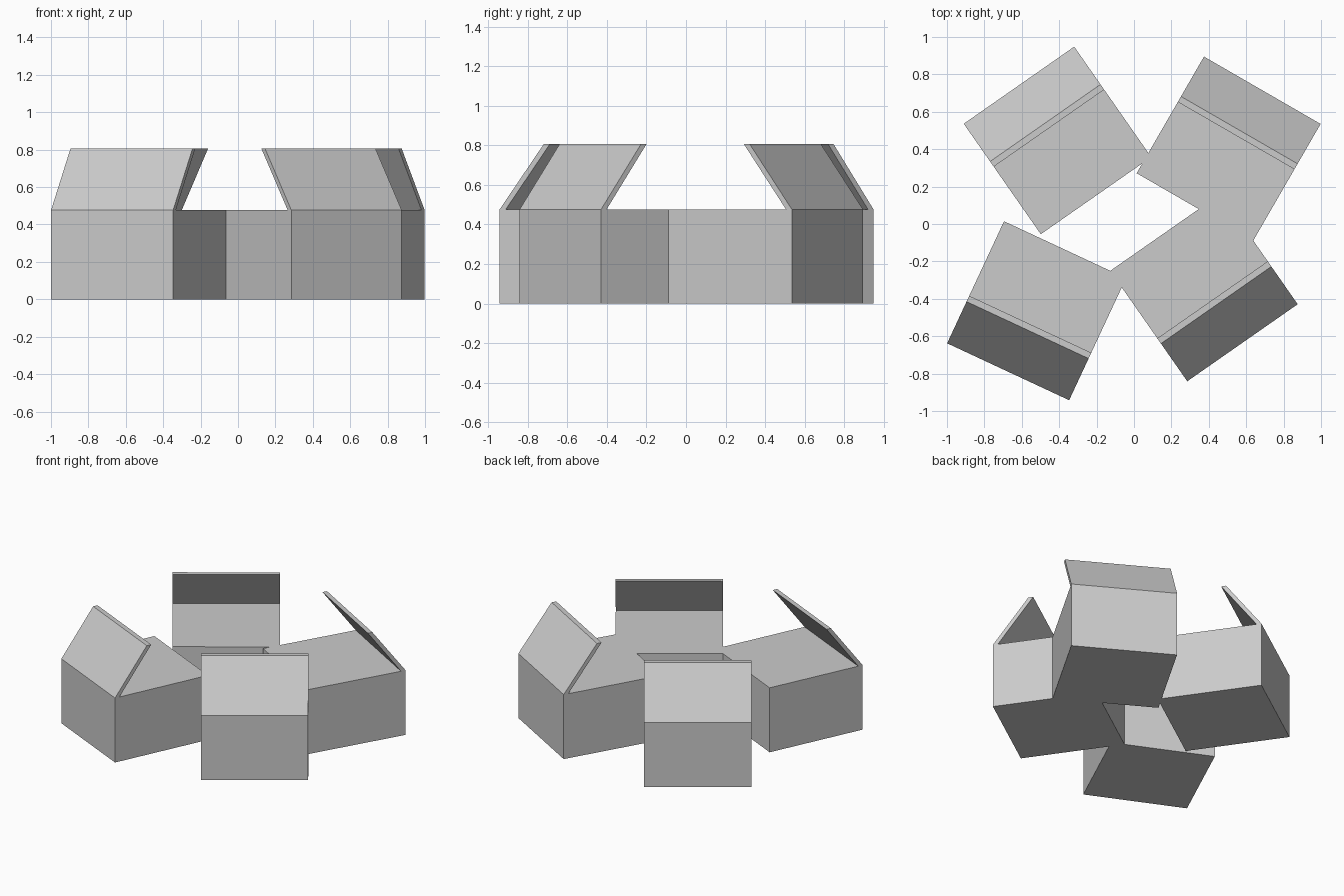
import bpy, bmesh
from math import radians
from mathutils import Matrix

if "Cube" in bpy.data.objects:
    bpy.data.objects.remove(bpy.data.objects["Cube"])

SIZE, SEAT_H, TOP_H = 0.72, 0.477, 0.807   # square seat, seat height, back height
LEAN, THICK = 0.246, 0.034                 # inward lean and thickness of the back

# Side profile of one seat with its leaning back (x points inward, z up)
PROFILE = [(0, 0), (SIZE, 0), (SIZE, SEAT_H), (THICK, SEAT_H),
           (LEAN + THICK, TOP_H), (LEAN, TOP_H), (0, SEAT_H)]

# Middle of each outer edge, and the direction the seat faces
PLACES = [("back_left_seat", -0.615, 0.742, -55.1),
          ("back_right_seat", 0.686, 0.715, -120),
          ("front_right_seat", 0.580, -0.635, 124.9),
          ("front_left_seat", -0.673, -0.790, 65)]


def make_seat(name, x, y, angle):
    bm = bmesh.new()
    face = bm.faces.new([bm.verts.new((px, -SIZE / 2, pz)) for px, pz in PROFILE])
    ext = bmesh.ops.extrude_face_region(bm, geom=[face])
    verts = [v for v in ext["geom"] if isinstance(v, bmesh.types.BMVert)]
    bmesh.ops.translate(bm, verts=verts, vec=(0, SIZE, 0))
    bmesh.ops.recalc_face_normals(bm, faces=bm.faces[:])
    bm.transform(Matrix.Translation((x, y, 0)) @ Matrix.Rotation(radians(angle), 4, 'Z'))
    mesh = bpy.data.meshes.new(name)
    bm.to_mesh(mesh)
    bm.free()
    obj = bpy.data.objects.new(name, mesh)
    bpy.context.collection.objects.link(obj)
    return obj


# Four seats fused into one ring
seats = [make_seat(*p) for p in PLACES]
ring = seats[0]
for other in seats[1:]:
    mod = ring.modifiers.new("fuse", 'BOOLEAN')
    mod.operation = 'UNION'
    mod.solver = 'EXACT'
    mod.object = other
bpy.context.view_layer.update()
fused = bpy.data.meshes.new_from_object(
    ring.evaluated_get(bpy.context.evaluated_depsgraph_get()))
ring.modifiers.clear()
ring.data = fused
ring.name = fused.name = "seat_ring"
for other in seats[1:]:
    bpy.data.objects.remove(other)
